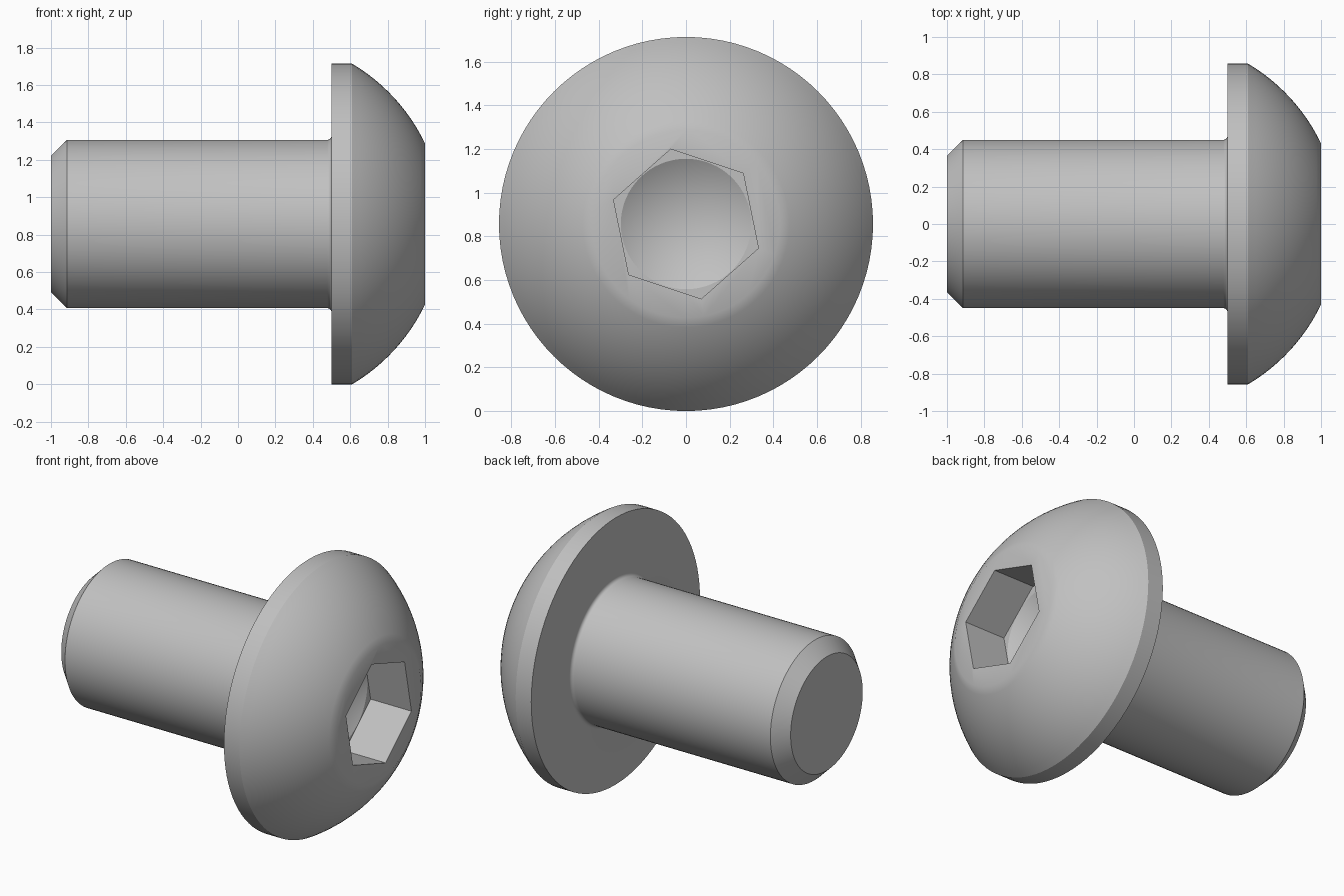
import bpy, bmesh, math
from mathutils import Matrix, Vector

if "Cube" in bpy.data.objects:
    bpy.data.objects.remove(bpy.data.objects["Cube"], do_unlink=True)

HEAD_R = 0.857
SHAFT_R = 0.45
AXIS = Vector((0, 0, HEAD_R))

steel = bpy.data.materials.new("grey steel")
steel.use_nodes = True
colour = (0.53, 0.53, 0.53, 1)
steel.diffuse_color = colour
steel.node_tree.nodes["Principled BSDF"].inputs["Base Color"].default_value = colour


def finish(name, bm):
    bmesh.ops.remove_doubles(bm, verts=bm.verts, dist=1e-5)
    bmesh.ops.recalc_face_normals(bm, faces=bm.faces)
    mesh = bpy.data.meshes.new(name)
    bm.to_mesh(mesh)
    bm.free()
    mesh.materials.append(steel)
    obj = bpy.data.objects.new(name, mesh)
    bpy.context.collection.objects.link(obj)
    return obj


def lathe(name, profile, steps=96):
    """Revolve (x, radius) points about the bolt axis and cap open ends."""
    bm = bmesh.new()
    verts = [bm.verts.new(AXIS + Vector((x, 0, r))) for x, r in profile]
    edges = [bm.edges.new(pair) for pair in zip(verts, verts[1:])]
    bmesh.ops.spin(bm, geom=verts + edges, cent=AXIS, axis=(1, 0, 0),
                   angle=math.tau, steps=steps)
    bmesh.ops.remove_doubles(bm, verts=bm.verts, dist=1e-5)
    bmesh.ops.holes_fill(bm, edges=[e for e in bm.edges if e.is_boundary], sides=0)
    return finish(name, bm)


def cut(target, cutter):
    mod = target.modifiers.new("cut", 'BOOLEAN')
    mod.operation = 'DIFFERENCE'
    mod.solver = 'EXACT'
    mod.object = cutter
    bpy.ops.object.select_all(action='DESELECT')
    bpy.context.view_layer.objects.active = target
    target.select_set(True)
    bpy.ops.object.modifier_apply(modifier=mod.name)
    bpy.data.objects.remove(cutter, do_unlink=True)


# Chamfered shank, fillet under the head, rim and spherical dome
fillet = 0.022
profile = [(-1, 0.366), (-0.915, SHAFT_R)]
for i in range(5):
    a = math.pi / 2 * i / 4
    profile.append((0.5 - fillet + fillet * math.sin(a),
                    SHAFT_R + fillet * (1 - math.cos(a))))
profile.append((0.5, HEAD_R))
dome_x, dome_r = 0.101, 0.997
rim_angle = math.asin(HEAD_R / dome_r)
face_angle = math.asin(0.43 / dome_r)
for i in range(13):
    a = rim_angle + (face_angle - rim_angle) * i / 12
    profile.append((dome_x + dome_r * math.cos(a), dome_r * math.sin(a)))
bolt = lathe("button_head_bolt", profile)

# Drilled hole with a conical bottom
cut(bolt, lathe("drill_cutter", [(1.1, 0.299), (0.71, 0.299), (0.53, 0)], 64))

# Hexagonal key socket
bm = bmesh.new()
bmesh.ops.create_cone(bm, cap_ends=True, segments=6, radius1=0.35, radius2=0.35, depth=0.4)
turn = Matrix.Rotation(math.radians(41.5), 4, 'X')
# Local x, y, z become world y, z, x; the first corner must lie on world y
stand = Matrix(((0, 0, 1, 0), (1, 0, 0, 0), (0, 1, 0, 0), (0, 0, 0, 1)))
corner = max(bm.verts, key=lambda v: v.co.y).co
align = Matrix.Rotation(-math.atan2(corner.y, corner.x), 4, 'Z')
bm.transform(Matrix.Translation(AXIS + Vector((0.91, 0, 0))) @ turn @ stand @ align)
cut(bolt, finish("hex_cutter", bm))

bpy.ops.object.shade_smooth_by_angle(angle=math.radians(30))
